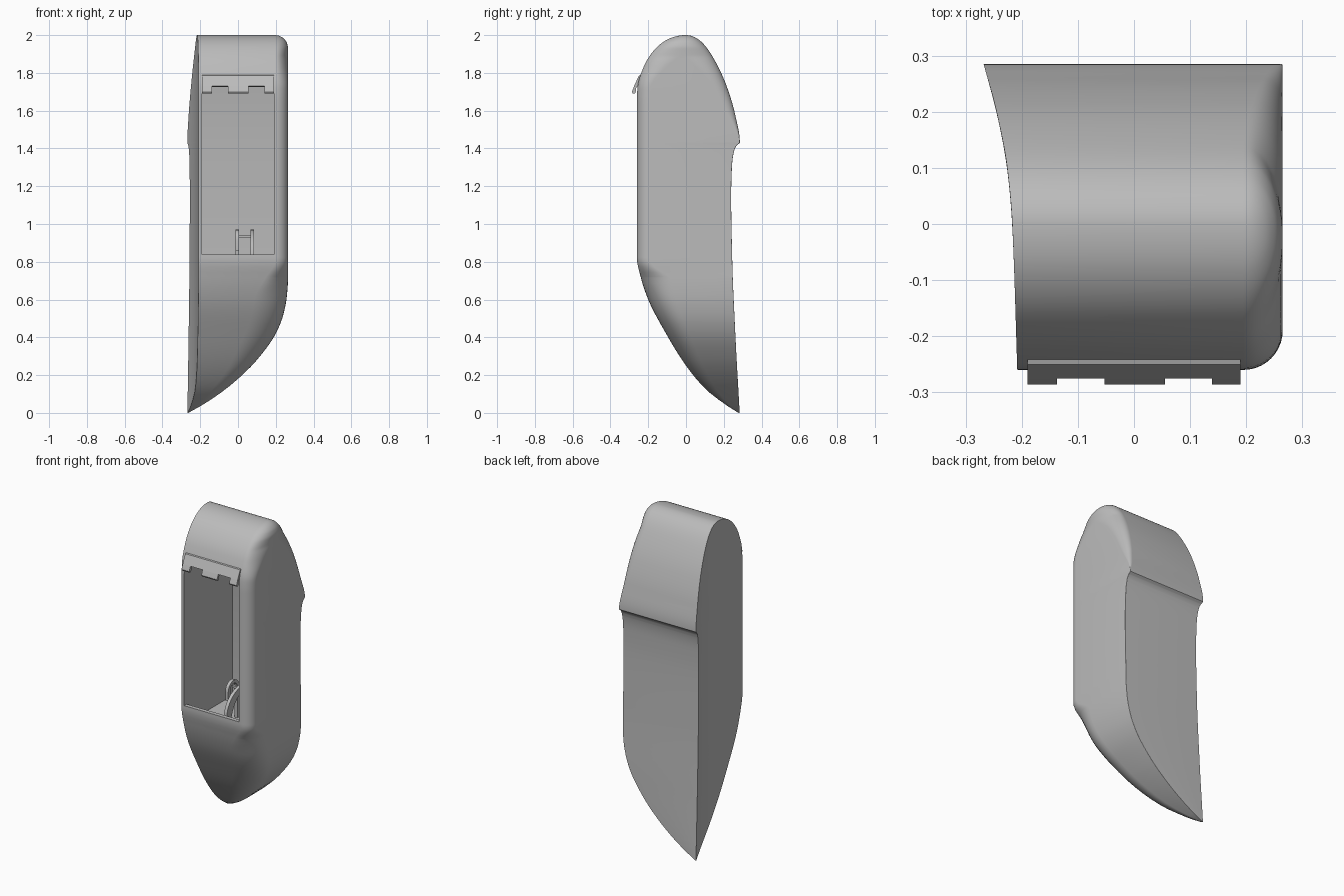
import bpy
import bmesh
from math import sin, cos, pi, sqrt

cube = bpy.data.objects.get("Cube")
if cube:
    bpy.data.objects.remove(cube, do_unlink=True)

grey = bpy.data.materials.new("plain grey")
grey.use_nodes = True
COLOUR = (0.5, 0.5, 0.5, 1)
grey.diffuse_color = COLOUR
for node in grey.node_tree.nodes:
    if node.type == "BSDF_PRINCIPLED":
        node.inputs["Base Color"].default_value = COLOUR


def smooth_curve(keys, remap=lambda v: v):
    """Monotone cubic through (position, value) keys."""
    pts = sorted((remap(k), v) for k, v in keys)
    n = len(pts)
    slope = [(b[1] - a[1]) / (b[0] - a[0]) for a, b in zip(pts, pts[1:])]
    tan = [slope[0]]
    for a, b in zip(slope, slope[1:]):
        tan.append(2 * a * b / (a + b) if a * b > 0 else 0)
    tan.append(slope[-1])

    def value(pos):
        x = min(max(remap(pos), pts[0][0]), pts[-1][0])
        i = 0
        while i < n - 2 and x > pts[i + 1][0]:
            i += 1
        h = pts[i + 1][0] - pts[i][0]
        t = (x - pts[i][0]) / h
        s = 1 - t
        return (pts[i][1] * s * s * (1 + 2 * t) + pts[i + 1][1] * t * t * (3 - 2 * t)
                + h * t * s * (tan[i] * s - tan[i + 1] * t))
    return value


def dome(z):
    return sqrt(max(0, 2 - z))


def finish(name, bm):
    bmesh.ops.recalc_face_normals(bm, faces=bm.faces)
    mesh = bpy.data.meshes.new(name)
    bm.to_mesh(mesh)
    bm.free()
    mesh.materials.append(grey)
    obj = bpy.data.objects.new(name, mesh)
    bpy.context.collection.objects.link(obj)
    return obj


def shade(obj):
    bpy.ops.object.select_all(action="DESELECT")
    obj.select_set(True)
    bpy.context.view_layer.objects.active = obj
    bpy.ops.object.shade_smooth_by_angle(angle=0.55)


def prism(name, profile, x0, x1):
    """Extrude a (y, z) profile along x."""
    bm = bmesh.new()
    face = bm.faces.new([bm.verts.new((x0, y, z)) for y, z in profile])
    new = bmesh.ops.extrude_face_region(bm, geom=[face])["geom"]
    bmesh.ops.translate(bm, vec=(x1 - x0, 0, 0),
                        verts=[v for v in new if isinstance(v, bmesh.types.BMVert)])
    return finish(name, bm)


# Outline of the body by height
front_y = smooth_curve([(2, 0), (1.985, -.08), (1.93, -.16), (1.83, -.225), (1.72, -.257),
                        (1.65, -.26), (.82, -.26), (.72, -.24), (.6, -.2), (.41, -.1),
                        (.25, 0), (.13, .1), (.05, .2), (0, .278)], dome)
back_y = smooth_curve([(2, 0), (1.97, .075), (1.87, .15), (1.725, .217), (1.58, .26),
                       (1.43, .285), (1.42, .272), (1.4, .259), (1.36, .249), (1.3, .243),
                       (1.15, .239), (.8, .245), (.4, .262), (0, .284)], dome)
right_x = smooth_curve([(2, .195), (1.995, .221), (1.98, .244), (1.96, .258), (1.93, .265),
                        (.72, .265), (.62, .259), (.52, .24), (.42, .2), (.28, .1),
                        (.18, 0), (.1, -.1), (.035, -.2), (0, -.264)], dome)
# Hollowed far side by depth
left_x = smooth_curve([(-.26, -.208), (0, -.217), (.1, -.226), (.2, -.245), (.285, -.268)])
# Corner rounding by height
front_rx = smooth_curve([(2, .07), (.8, .07), (.7, .13), (.6, .17), (.4, .16), (.2, .1), (0, .01)])
front_ry = smooth_curve([(2, .3), (1.93, .2), (1.83, .12), (1.72, .07), (.8, .07), (.7, .16),
                         (.62, .15), (.4, .12), (.2, .08), (0, .003)])
back_rx = smooth_curve([(2, .07), (1.9, .07), (1.7, .05), (1.5, .02), (1.43, .002), (0, .001)])
back_ry = smooth_curve([(2, .3), (1.93, .2), (1.8, .1), (1.6, .05), (1.43, .002), (0, .001)])


def section(z):
    yf, yb = front_y(z), back_y(z)
    xr = max(right_x(z), left_x(yb) + .004)
    half = (yb - yf) * .48
    room = (xr - left_x(yf)) * .9
    cap = xr - .194 if z > 1.9 else room
    fx, fy = min(front_rx(z), cap, room), min(front_ry(z), half)
    bx, by = min(back_rx(z), cap, room), min(back_ry(z), half)
    ring = []
    steps = 10
    for i in range(steps + 1):
        a = i / steps * pi / 2
        ring.append((xr - fx + fx * sin(a), yf + fy - fy * cos(a)))
    for i in range(steps + 1):
        a = i / steps * pi / 2
        ring.append((xr - bx + bx * cos(a), yb - by + by * sin(a)))
    for i in range(steps + 1):
        y = yb + (yf - yb) * i / steps
        ring.append((left_x(y), y))
    return [(x, y, z) for x, y in ring]


# Body lofted through horizontal sections
levels = {round(2 - (.01 + (sqrt(2) - .01) * i / 110) ** 2, 4) for i in range(111)}
levels |= {0, 1.43, 1.425, 1.42, 1.41, 1.4, 1.38, .82, .72}
bm = bmesh.new()
rings = [[bm.verts.new(p) for p in section(max(z, 0))] for z in sorted(levels)]
for low, high in zip(rings, rings[1:]):
    for i in range(len(low)):
        j = (i + 1) % len(low)
        bm.faces.new((low[i], low[j], high[j], high[i]))
bm.faces.new(rings[0][::-1])
bm.faces.new(rings[-1])
bmesh.ops.remove_doubles(bm, verts=bm.verts, dist=.00002)
body = finish("body_shell", bm)

# Pocket open to the front
cutter = prism("pocket_cutter", [(-.4, .838), (-.235, .838), (-.1, .72), (.215, .72),
                                 (.215, 1.43), (.17, 1.74), (-.4, 1.74)], -.19, .19)
cutter.hide_render = True
cut = body.modifiers.new("pocket", "BOOLEAN")
cut.operation = "DIFFERENCE"
cut.solver = "EXACT"
cut.object = cutter
bpy.context.view_layer.objects.active = body
bpy.ops.object.modifier_apply(modifier="pocket")
bpy.data.objects.remove(cutter, do_unlink=True)
shade(body)

# Sloping lip over the pocket, with three teeth
prism("pocket_lip", [(-.235, 1.79), (-.25, 1.785), (-.275, 1.73), (-.262, 1.725), (-.235, 1.745)],
      -.19, .19)
for name, x0, x1 in (("right", -.19, -.137), ("middle", -.053, .055), ("left", .139, .19)):
    tooth = prism(name + "_lip_tooth",
                  [(-.25, 1.785), (-.283, 1.71), (-.286, 1.7), (-.282, 1.692), (-.274, 1.69),
                   (-.267, 1.695), (-.262, 1.73), (-.24, 1.76)], x0, x1)
    shade(tooth)


# Curved fin and hook standing in the pocket
def arc(cy, cz, ry, rz, start, end, n=10):
    return [(cy + ry * cos(start + (end - start) * i / n),
             cz + rz * sin(start + (end - start) * i / n)) for i in range(n + 1)]


fin = prism("curved_fin", arc(-.07, .82, .165, .15, pi, pi / 2)
            + arc(-.07, .72, .13, .21, pi / 2, pi), .066, .086)
hook = prism("hook", arc(-.05, .915, .055, .055, 0, pi)
             + [(-.105, .86), (-.085, .86)] + arc(-.05, .915, .035, .035, pi, 0)
             + [(-.015, .72), (.005, .72)], -.014, .006)
prism("cross_bar", [(-.06, .925), (-.045, .925), (-.045, .94), (-.06, .94)], .0, .07)
shade(fin)
shade(hook)
